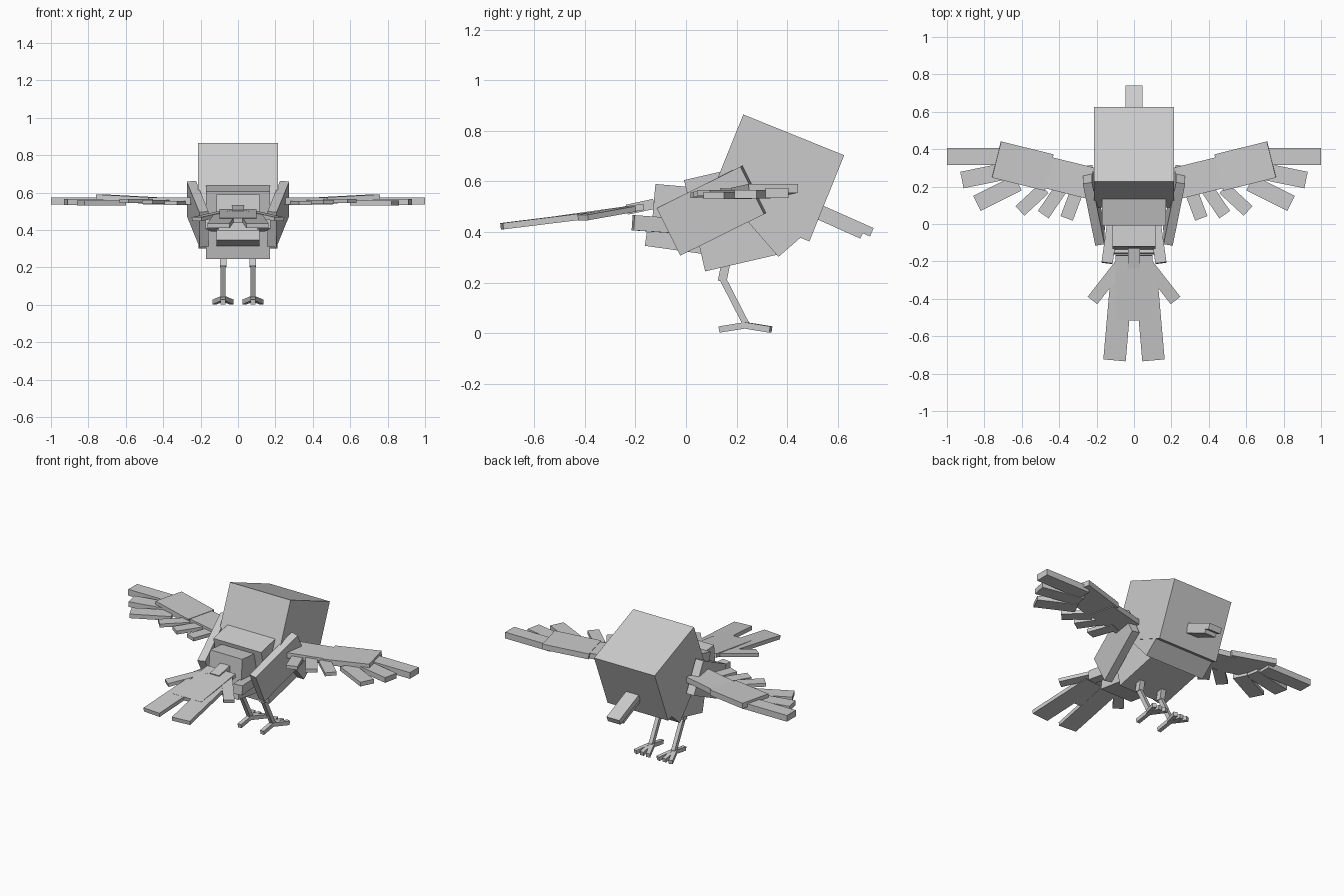
import bpy
from math import radians, degrees
from mathutils import Euler, Vector

cube = bpy.data.objects.get("Cube")
if cube:
    bpy.data.objects.remove(cube, do_unlink=True)

shade = 0.6
grey = bpy.data.materials.new("plain grey")
grey.use_nodes = True
grey.diffuse_color = (shade, shade, shade, 1)
shader = grey.node_tree.nodes["Principled BSDF"]
shader.inputs["Base Color"].default_value = grey.diffuse_color


def box(name, center, width, length, height, pitch=0, yaw=0, roll=0):
    """A box pitched about x, rolled about y, then turned about z."""
    bpy.ops.mesh.primitive_cube_add(size=1, location=center)
    part = bpy.context.object
    part.name = name
    turn = Euler((radians(pitch), radians(roll), radians(yaw))).to_matrix()
    size = Vector((width, length, height))
    for vertex in part.data.vertices:
        vertex.co = turn @ (vertex.co * size)
    part.data.materials.append(grey)


def pair(name, center, width, length, height, pitch=0, yaw=0, roll=0):
    """The same box on the left (+x) and on the right (-x)."""
    for side, sign in (("left", 1), ("right", -1)):
        place = (center[0] * sign, center[1], center[2])
        box(side + "_" + name, place, width, length, height,
            pitch=pitch, yaw=yaw * sign, roll=roll * sign)


def bar(name, start, end, width, height):
    """A pair of bars running between two points."""
    start, end = Vector(start), Vector(end)
    along = end - start
    turn = along.to_track_quat('Y', 'Z').to_euler()
    pair(name, (start + end) / 2, width, along.length, height,
         pitch=degrees(turn.x), yaw=degrees(turn.z), roll=degrees(turn.y))


# Head and beak
box("head", center=(0, 0.357, 0.614), width=0.43, length=0.43, height=0.367, pitch=-22)
box("upper_beak", center=(0, 0.62, 0.45), width=0.09, length=0.25, height=0.036, pitch=-24)
box("lower_beak", center=(0, 0.59, 0.435), width=0.08, length=0.23, height=0.03, pitch=-24)

# Body
box("chest", center=(0, 0.185, 0.46), width=0.34, length=0.31, height=0.37, pitch=13)
box("throat", center=(0, 0.36, 0.43), width=0.425, length=0.16, height=0.2, pitch=41)
box("rump", center=(0, -0.01, 0.48), width=0.23, length=0.24, height=0.2, pitch=-5)
box("under_tail", center=(0, -0.03, 0.355), width=0.23, length=0.26, height=0.055, pitch=-8)
pair("flank_feather", center=(0.13, -0.11, 0.43), width=0.06, length=0.2, height=0.06,
     pitch=-4, yaw=8)

# Tail
box("tail_root", center=(0, -0.18, 0.5), width=0.065, length=0.11, height=0.04, pitch=12)
box("tail_middle", center=(0, -0.34, 0.475), width=0.2, length=0.35, height=0.025, pitch=8)
pair("tail_prong", center=(0.085, -0.51, 0.45), width=0.12, length=0.44, height=0.025,
     pitch=7, yaw=5)
pair("tail_side_feather", center=(0.145, -0.31, 0.475), width=0.065, length=0.25,
     height=0.022, pitch=8, yaw=38)

# Shoulder plates
pair("shoulder", center=(0.215, 0.1, 0.485), width=0.05, length=0.375, height=0.21,
     pitch=26, yaw=-9, roll=5)

# Wing arms
pair("wing_inner", center=(0.36, 0.25, 0.555), width=0.26, length=0.17, height=0.035, yaw=14)
pair("wing_middle", center=(0.595, 0.31, 0.565), width=0.29, length=0.2, height=0.035,
     yaw=14, roll=-3)

# Feathers fan out along each wing, long ones at the tip and short ones inside
for step, order in enumerate(("first", "second", "third")):
    level = 0.555 - step / 200
    bar(order + "_long_feather",
        start=(0.68 - 0.03 * step, 0.36 - 0.07 * step, level),
        end=(1 - 0.08 * step, 0.36 - 0.125 * step, level),
        width=0.09, height=0.04 - step / 150)
    bar(order + "_short_feather",
        start=(0.48 - 0.09 * step, 0.19, level),
        end=(0.61 - 0.125 * step, 0.07 - 0.02 * step, level),
        width=0.07, height=0.022)

# Legs
hip = 0.08
bar("thigh", start=(hip, 0.16, 0.29), end=(hip, 0.143, 0.205), width=0.035, height=0.035)
bar("shin", start=(hip, 0.143, 0.22), end=(hip, 0.238, 0.035), width=0.025, height=0.026)

# Feet: three toes forward and one back
for toe, spread in (("inner_toe", -0.045), ("front_toe", 0), ("outer_toe", 0.045)):
    bar(toe, start=(hip, 0.22, 0.034), end=(hip + spread, 0.335, 0.015),
        width=0.025, height=0.025)
bar("back_toe", start=(hip, 0.25, 0.034), end=(hip, 0.13, 0.015), width=0.025, height=0.025)
